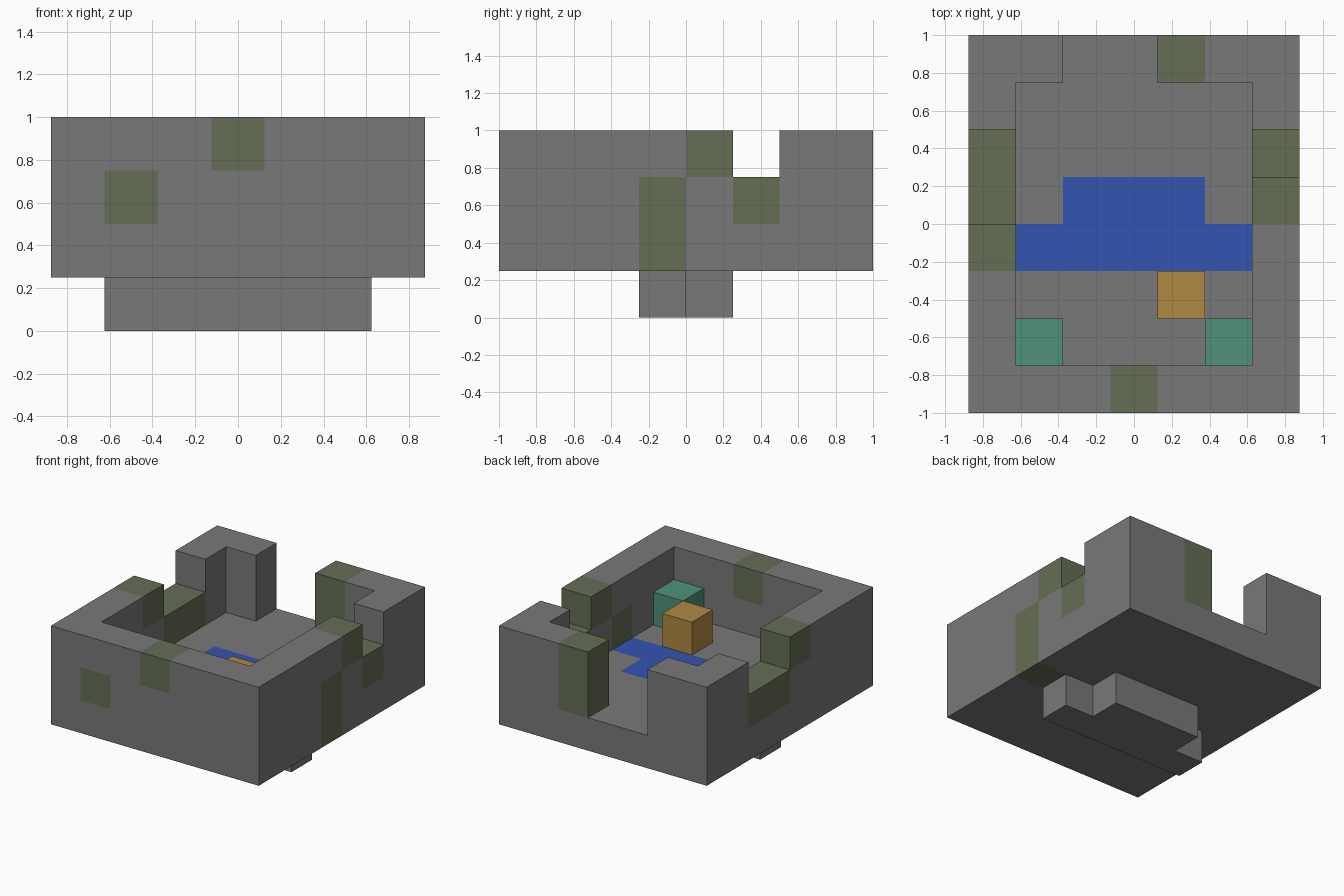
import bpy, bmesh
from mathutils import Vector
from itertools import product

cube = bpy.data.objects.get("Cube")
if cube:
    bpy.data.objects.remove(cube, do_unlink=True)

UNIT = 0.25                                # edge of one block
ORIGIN = Vector((-3.5, -4, 0))             # corner of block (0, 0, 0), in blocks


def material(name, rgb):
    mat = bpy.data.materials.new(name)
    mat.use_nodes = True
    mat.diffuse_color = (*rgb, 1)
    mat.node_tree.nodes["Principled BSDF"].inputs["Base Color"].default_value = (*rgb, 1)
    return mat


stone = material("grey stone", (0.19, 0.19, 0.19))
moss = material("mossy green", (0.128, 0.155, 0.09))
blue = material("water blue", (0.032, 0.09, 0.44))
amber = material("chest amber", (0.43, 0.25, 0.055))
teal = material("spawner teal", (0.08, 0.285, 0.19))


def span(xs, ys, zs):
    """Blocks in a box; each argument is (first, last) inclusive."""
    return set(product(*(range(a, b + 1) for a, b in (xs, ys, zs))))


# Sunken pool: a wide strip with a shorter strip behind it
water = span((1, 5), (3, 3), (1, 1)) | span((2, 4), (4, 4), (1, 1))
basin = {(x, y, 0) for x, y, z in water}

# Floor, running out through the doorway in the back wall
floor = (span((1, 5), (1, 6), (1, 1)) | span((2, 3), (7, 7), (1, 1))) - water

# Ruined walls: full ring minus the doorway and the broken tops
walls = span((0, 6), (0, 7), (1, 3)) - span((1, 5), (1, 6), (1, 3))
walls -= span((2, 3), (7, 7), (1, 3))
walls -= span((6, 6), (5, 5), (3, 3)) | span((0, 0), (4, 5), (3, 3))

# Mossy blocks within the walls
mossy = {(3, 0, 3), (1, 0, 2), (6, 4, 3), (6, 5, 2), (0, 3, 3)}
mossy |= span((6, 6), (3, 3), (1, 2))
mossy |= span((0, 0), (4, 5), (2, 2))
mossy |= span((4, 4), (7, 7), (2, 3))

parts = [
    ("pool_basin", basin, stone),
    ("pool_water", water, blue),
    ("floor", floor, stone),
    ("stone_walls", walls - mossy, stone),
    ("mossy_wall_blocks", mossy, moss),
    ("left_corner_block", {(5, 1, 2)}, teal),
    ("right_corner_block", {(1, 1, 2)}, teal),
    ("chest_block", {(4, 2, 2)}, amber),
]
solid = set().union(*(blocks for _, blocks, _ in parts))


def build(name, blocks, mat):
    """Mesh only the exposed sides of the blocks, merged where flat."""
    bm = bmesh.new()
    for block in sorted(blocks):
        base = Vector(block)
        for axis, side in product(range(3), (0, 1)):
            step = Vector((0, 0, 0))
            step[axis] = 2 * side - 1
            if tuple(int(c) for c in base + step) in solid:
                continue
            u, v = Vector((0, 0, 0)), Vector((0, 0, 0))
            u[(axis + 1) % 3] = v[(axis + 2) % 3] = 1
            start = base + ORIGIN
            start[axis] += side
            corners = [start, start + u, start + u + v, start + v]
            if not side:
                corners.reverse()
            bm.faces.new([bm.verts.new(c * UNIT) for c in corners])
    bmesh.ops.remove_doubles(bm, verts=bm.verts, dist=0.001)
    bmesh.ops.dissolve_limit(bm, angle_limit=0.01, verts=bm.verts, edges=bm.edges)
    mesh = bpy.data.meshes.new(name)
    bm.to_mesh(mesh)
    bm.free()
    mesh.materials.append(mat)
    bpy.context.collection.objects.link(bpy.data.objects.new(name, mesh))


for part in parts:
    build(*part)
